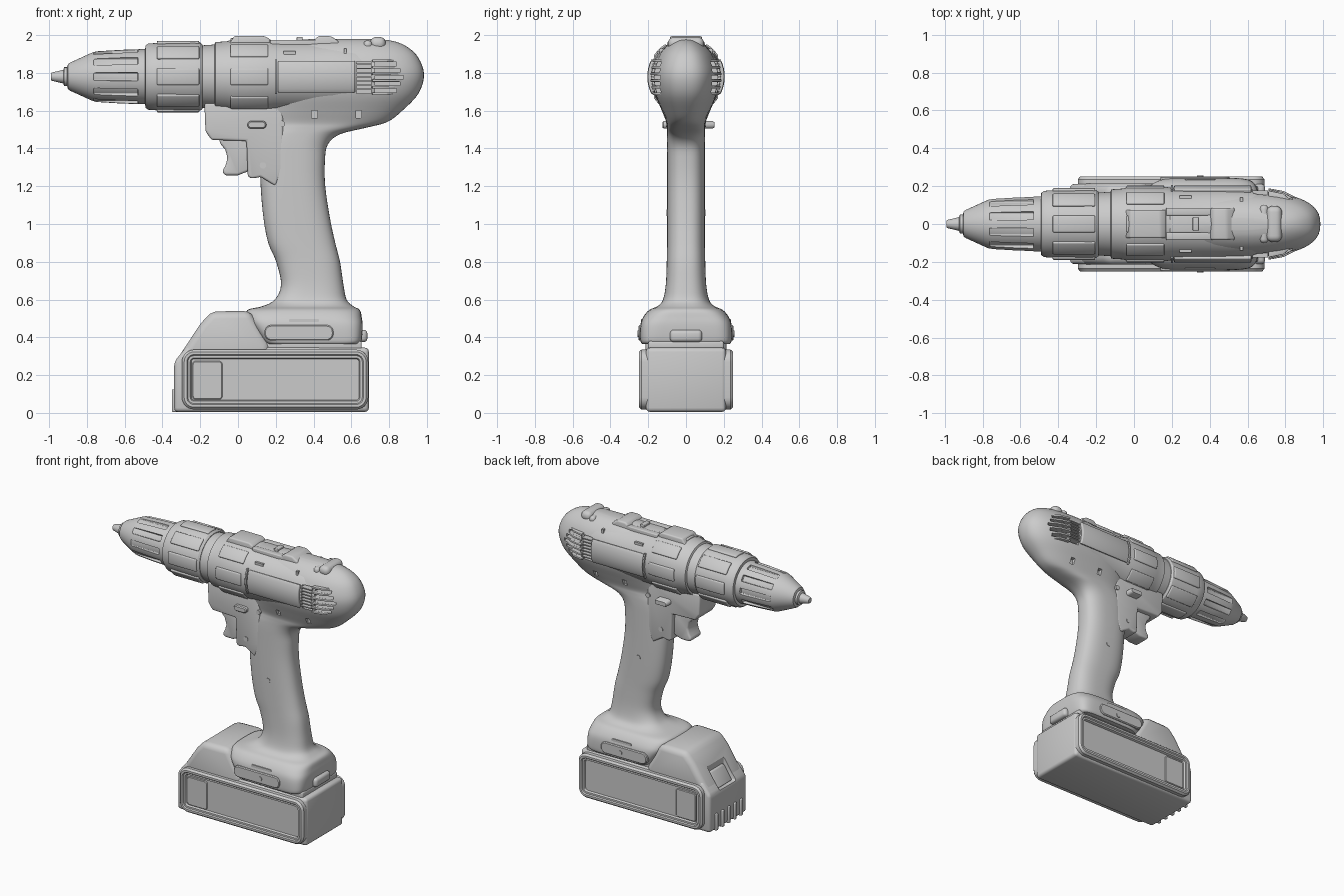
import bpy, bmesh
from math import sin, cos, pi, radians, copysign
from mathutils import Vector

if "Cube" in bpy.data.objects:
    bpy.data.objects.remove(bpy.data.objects["Cube"])

AXIS = 1.78   # height of the drill axis
cutters = []


def skin(bm, rings):
    """Bridge equal-length rings of points and cap both ends."""
    vs = [[bm.verts.new(p) for p in r] for r in rings]
    n = len(vs[0])
    for a, b in zip(vs, vs[1:]):
        for i in range(n):
            bm.faces.new((a[i], a[(i + 1) % n], b[(i + 1) % n], b[i]))
    bm.faces.new(vs[0])
    bm.faces.new(vs[-1])


def make(name, solids, bevel=0, mirror=False, segs=3, cutter=False):
    bm = bmesh.new()
    for rings in solids:
        skin(bm, rings)
    bmesh.ops.recalc_face_normals(bm, faces=bm.faces)
    me = bpy.data.meshes.new(name)
    bm.to_mesh(me)
    bm.free()
    ob = bpy.data.objects.new(name, me)
    bpy.context.collection.objects.link(ob)
    if mirror:
        m = ob.modifiers.new("mirror", 'MIRROR')
        m.use_axis = (False, True, False)
    if bevel:
        b = ob.modifiers.new("bevel", 'BEVEL')
        b.width, b.segments, b.limit_method = bevel, segs, 'ANGLE'
        b.angle_limit = radians(28)
    if cutter:
        ob.hide_render = True
        cutters.append(ob)
    return ob


def cut(ob, cutter):
    m = ob.modifiers.new("cut", 'BOOLEAN')
    m.operation, m.solver, m.object = 'DIFFERENCE', 'EXACT', cutter


def lathe(name, profile, n=56):
    return make(name, [[[(x, r * cos(2 * pi * i / n), AXIS + r * sin(2 * pi * i / n))
                         for i in range(n)] for x, r in profile]])


def arcs(name, x0, x1, r0, r1, angles, half, **kw):
    """Curved plates hugging the drill axis."""
    solids = []
    for a in angles:
        t = [radians(a + half * (k / 4 - 1)) for k in range(9)]
        yz = [(r1 * cos(q), r1 * sin(q)) for q in t] + [(r0 * cos(q), r0 * sin(q)) for q in reversed(t)]
        solids.append([[(x, y, AXIS + z) for y, z in yz] for x in (x0, x1)])
    return make(name, solids, **kw)


def prism(name, pts, y0, y1, **kw):
    return make(name, [[[(x, y, z) for x, z in pts] for y in (y0, y1)]], **kw)


def boxes(name, bs, **kw):
    return make(name, [[[(x, y, z) for y, z in ((y0, z0), (y1, z0), (y1, z1), (y0, z1))]
                        for x in (x0, x1)] for x0, x1, y0, y1, z0, z1 in bs], **kw)


def rrect(x0, x1, z0, z1, r, y, n=6):
    pts = []
    for k, (cx, cz) in enumerate(((x1 - r, z1 - r), (x0 + r, z1 - r), (x0 + r, z0 + r), (x1 - r, z0 + r))):
        for i in range(n + 1):
            t = pi / 2 * (k + i / n)
            pts.append((cx + r * cos(t), y, cz + r * sin(t)))
    return pts


def plate(name, x0, x1, z0, z1, r, steps, **kw):
    """Rounded plate; steps are (inset, y) pairs walking over its surface."""
    return make(name, [[rrect(x0 + d, x1 - d, z0 + d, z1 - d, r - d, y) for d, y in steps]], **kw)


def oval(z, f, b, w, e, n=56):
    """Superellipse section from front x to back x with half width w."""
    p = lambda v: copysign(abs(v) ** (2 / e), v)
    return [((f + b) / 2 + (b - f) / 2 * p(cos(2 * pi * i / n)), w * p(sin(2 * pi * i / n)), z)
            for i in range(n)]


def smooth_rows(rows, k=4):
    """Catmull-Rom interpolation between section rows."""
    out = []
    for i in range(len(rows) - 1):
        a, b, c, d = (Vector(rows[max(0, min(len(rows) - 1, j))]) for j in (i - 1, i, i + 1, i + 2))
        for s in range(k):
            t = s / k
            out.append(0.5 * (2 * b + (c - a) * t + (2 * a - 5 * b + 4 * c - d) * t ** 2
                              + (3 * b - a - 3 * c + d) * t ** 3))
    return out + [Vector(rows[-1])]


# chuck with jaws and grip flutes
lathe("jaws", [(-.99, .018), (-.985, .022), (-.925, .036), (-.92, .05), (-.89, .05)], 24)
chuck = lathe("chuck", [(-.905, .05), (-.90, .066), (-.89, .074), (-.775, .126), (-.75, .134),
                        (-.62, .142), (-.50, .146), (-.47, .146)])
cut(chuck, arcs("flute_cutter", -.765, -.53, .127, .2, [36 * i for i in range(10)], 9,
                bevel=.008, cutter=True))

# torque collar with raised grips
lathe("torque_collar", [(-.492, .14), (-.49, .165), (-.475, .175), (-.42, .179), (-.23, .183),
                        (-.2, .18), (-.188, .17), (-.186, .14)])
arcs("collar_grips", -.43, -.205, .16, .19, [45 * i for i in range(8)], 14, bevel=.007)

# motor and gearbox barrel
body = lathe("barrel", [(-.20, .165), (-.125, .17), (-.12, .183), (-.06, .187), (-.03, .196),
                        (.17, .196), (.19, .192), (.5, .188), (.62, .184), (.70, .165)])
arcs("gearbox_grips", -.04, .16, .17, .204, [45 * i for i in range(8)], 13, bevel=.007)
arcs("motor_side_panel", .212, .62, .16, .203, [0, 180], 25, bevel=.006)
arcs("panel_front_edge", .195, .207, .16, .205, [0, 180], 27, bevel=.003)

# grip from foot to rear cap: z, front x, back x, half width, squareness
grip = make("grip_and_rear_cap", [[oval(*r) for r in smooth_rows([
    (.365, .15, .64, .233, 7), (.385, .13, .655, .242, 7), (.46, .075, .66, .242, 6),
    (.505, .05, .655, .228, 5), (.545, .05, .645, .195, 4), (.565, .13, .61, .15, 3.2),
    (.60, .195, .575, .122, 2.8), (.68, .228, .558, .107, 2.7), (.80, .202, .54, .102, 2.7),
    (.90, .16, .515, .101, 2.7), (1.03, .135, .487, .101, 2.7), (1.20, .12, .462, .101, 2.7),
    (1.33, .12, .46, .101, 2.7), (1.42, .12, .475, .101, 2.7), (1.475, .12, .54, .1, 2.7),
    (1.51, .12, .68, .1, 2.6), (1.54, .12, .79, .104, 2.5), (1.60, .12, .87, .128, 2.5),
    (1.69, .12, .955, .163, 2.5), (1.79, .12, .985, .176, 2.5), (1.88, .14, .955, .15, 2.5),
    (1.935, .2, .90, .112, 2.4), (1.968, .28, .825, .068, 2.3), (1.98, .4, .73, .03, 2)])]])

# vent window, louvre slots and small square holes, both sides
slots = [(.725, .875 - .018 * abs(i - 2), -.3, -.1, 1.697 + .035 * i, 1.717 + .035 * i) for i in range(5)]
holes = [(x, x + .03, -.3, -.095, 1.562, 1.602) for x in (.39, .625)]
vent_cut = boxes("vent_cutter", [(.628, .705, -.3, -.13, 1.69, 1.86)] + slots + holes,
                 mirror=True, cutter=True)
cut(body, vent_cut)
cut(grip, vent_cut)
boxes("vent_fins", [(.625, .708, -.178, -.12, 1.71 + .022 * i, 1.717 + .022 * i) for i in range(7)], mirror=True)
# raised louvre bars between the slots
bars = []
for i in range(6):
    z, end = 1.6895 + .035 * i, .885 - .02 * abs(i - 2.5)
    bars.append([[(x, -y - s, z + h) for s, h in ((-.05, -.007), (0, -.007), (0, .007), (-.05, .007))]
                 for x, y in ((.71, .192 - .006 * abs(i - 2.5)), (.79, .178 - .007 * abs(i - 2.5)),
                              (end, .135 - .006 * abs(i - 2.5)))])
make("vent_louvres", bars, bevel=.004, mirror=True, segs=2)

# top of barrel: hump, speed switch, rear ridge
prism("top_hump", [(-.05, 1.95), (-.02, 1.995), (.14, 1.995), (.17, 1.978), (.17, 1.93), (-.05, 1.93)],
      -.075, .075, bevel=.012)
boxes("speed_switch_rails", [(.17, .42, -.085, -.045, 1.93, 1.975)], bevel=.006, mirror=True)
boxes("speed_switch", [(.19, .41, -.045, .045, 1.93, 1.972), (.31, .342, -.035, .035, 1.95, 1.99)], bevel=.005)
prism("switch_rear_hump", [(.38, 1.93), (.41, 1.985), (.43, 1.995), (.49, 1.995), (.53, 1.97), (.55, 1.93)],
      -.085, .085, bevel=.012)
boxes("rear_ridge", [(.70, .782, -.095, .095, 1.92, 1.99)], bevel=.032, segs=5)
boxes("rear_cap_rim", [(.665, .71, -.1, .1, 1.92, 1.972)], bevel=.02)
boxes("body_clips", [(.24, .305, -.15, -.135, 1.88, 1.915), (.56, .575, -.14, -.12, 1.89, 1.93)], mirror=True)

# trigger, its housing and the direction button
prism("trigger_housing", [(-.178, 1.64), (-.172, 1.49), (-.14, 1.445), (.045, 1.44), (.052, 1.25),
                          (.075, 1.24), (.12, 1.25), (.2, 1.2), (.24, 1.3), (.24, 1.64)],
      -.098, .098, bevel=.022)
prism("trigger", [(-.10, 1.46), (-.095, 1.425), (-.068, 1.395), (-.055, 1.35), (-.066, 1.31),
                  (-.084, 1.28), (-.07, 1.257), (0, 1.258), (.07, 1.285), (.07, 1.46)],
      -.062, .062, bevel=.018)
plate("direction_button", .05, .15, 1.505, 1.545, .019, [(.006, -.125), (0, -.118), (0, .14), (.006, .15)])

# screws on both sides
make("screws", [[rrect(x - .017, x + .017, z - .017, z + .017, .0169, y) for y in (-w, w)]
                for x, z, w in ((.232, 1.53, .105), (.31, 1.06, .104), (.132, 1.31, .101), (.35, .42, .257))])

# foot details and battery latch
plate("foot_side_bar", .14, .505, .383, .465, .036, [(0, -.2), (0, -.246), (.006, -.252)], mirror=True)
plate("foot_slot_rim", .27, .43, .48, .498, .0088, [(0, -.18), (0, -.238)], mirror=True)
boxes("rear_latch", [(.58, .685, -.085, .085, .375, .44)], bevel=.02)

# battery case, front shoulder and release button
case = prism("battery_case", [(-.338, .005), (.693, .005), (.693, .345), (-.27, .355), (-.338, .27)],
             -.212, .212, bevel=.022)
shoulder = prism("battery_shoulder", [(-.325, .28), (-.2, .47), (-.14, .537), (.065, .54),
                                      (.17, .36), (.17, .28)], -.215, .215, bevel=.04)
release_cut = prism("release_cutter", [(-.40, .27), (-.30, .27), (-.235, .36), (-.235, .45), (-.40, .45)],
                    -.095, .095, bevel=.01, cutter=True)
cut(case, release_cut)
cut(shoulder, release_cut)
prism("release_button", [(-.315, .275), (-.25, .375), (-.22, .375), (-.22, .275)], -.08, .08, bevel=.008)
boxes("battery_front_ribs", [(-.35, -.3, y - .012, y + .012, .005, .125)
                             for y in (-.14, -.07, 0, .07, .14)], bevel=.006)
boxes("battery_neck", [(.1, .655, -.2, .2, .33, .38)], bevel=.01)

# battery side pads with stepped recess and divider
plate("battery_side_pad", -.297, .69, .018, .335, .065,
      [(0, -.2), (0, -.236), (.012, -.25), (.026, -.25), (.032, -.242), (.044, -.242), (.05, -.228)], mirror=True)
plate("battery_recess_end", -.242, -.082, .07, .275, .02, [(0, -.21), (0, -.231), (.005, -.235)], mirror=True)

# apply modifiers, drop cutters, shade smooth with sharp edges kept
bpy.context.view_layer.update()
parts = [o for o in bpy.data.objects if o not in cutters]
bpy.ops.object.select_all(action='DESELECT')
for o in parts:
    o.select_set(True)
bpy.context.view_layer.objects.active = parts[0]
bpy.ops.object.convert(target='MESH')
bpy.ops.object.shade_smooth_by_angle(angle=radians(32))
for c in cutters:
    bpy.data.objects.remove(c)
